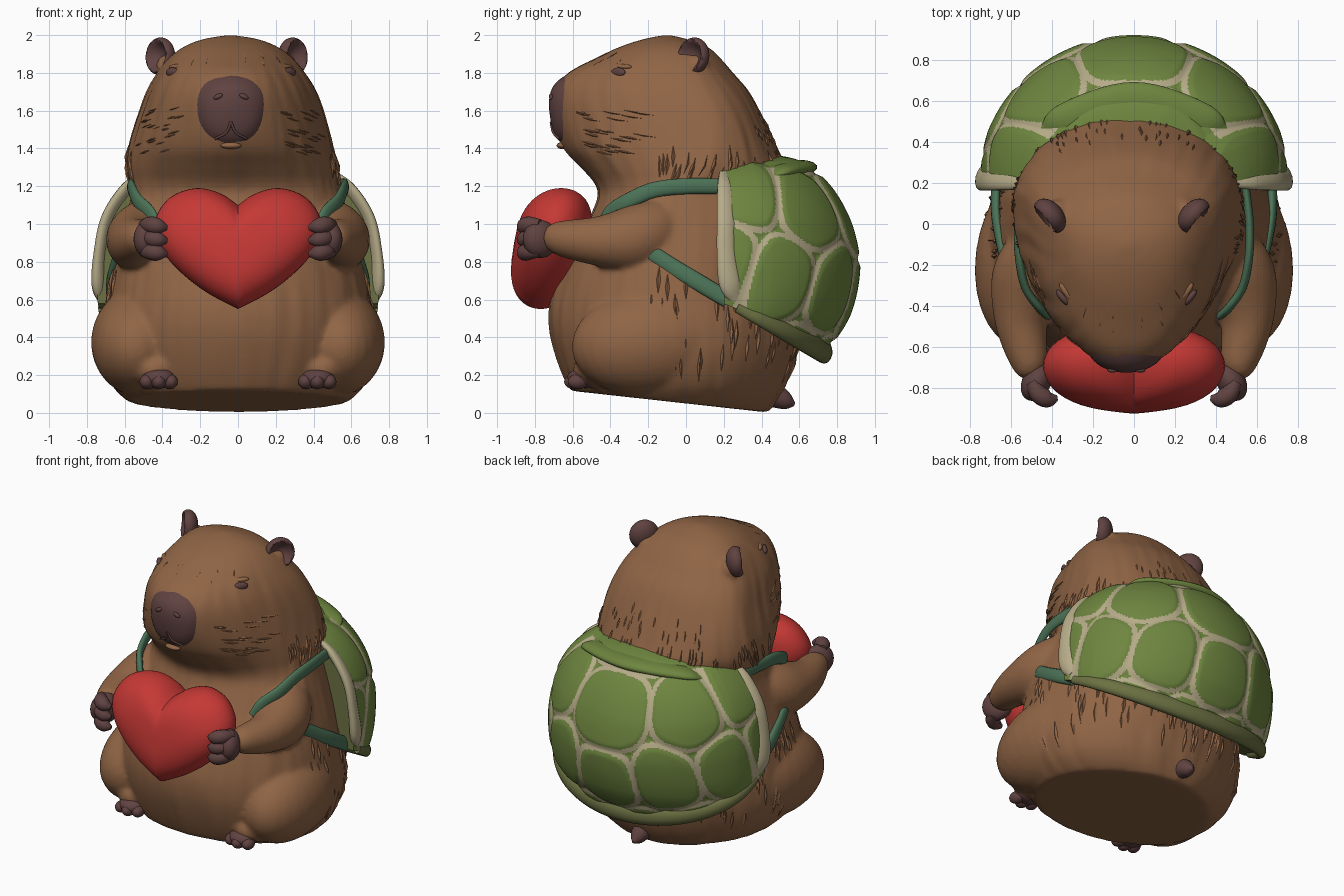
import bpy, bmesh, math, random
from mathutils import Vector, Euler, noise

random.seed(4)
if "Cube" in bpy.data.objects:
    bpy.data.objects.remove(bpy.data.objects["Cube"])


def material(name, *rgb):
    m = bpy.data.materials.new(name)
    m.use_nodes = True
    m.diffuse_color = (*rgb, 1)
    m.node_tree.nodes["Principled BSDF"].inputs["Base Color"].default_value = (*rgb, 1)
    return m


FUR = material("brown fur", .28, .13, .06)
SKIN = material("dark mauve skin", .115, .055, .052)
RED = material("heart red", .56, .04, .035)
GREEN = material("shell green", .155, .235, .05)
CREAM = material("shell cream", .47, .41, .25)
OLIVE = material("rim olive", .15, .165, .055)
STRAP = material("strap green", .072, .17, .095)


def make(name, verts, faces, *mats, cut=None):
    me = bpy.data.meshes.new(name)
    me.from_pydata([tuple(v) for v in verts], [], faces)
    bm = bmesh.new()
    bm.from_mesh(me)
    if cut:
        r = bmesh.ops.bisect_plane(bm, geom=bm.verts[:] + bm.edges[:] + bm.faces[:],
                                   plane_co=cut[0], plane_no=cut[1], clear_inner=True)
        edges = [e for e in r["geom_cut"] if isinstance(e, bmesh.types.BMEdge)]
        bmesh.ops.holes_fill(bm, edges=edges, sides=0)
    bmesh.ops.recalc_face_normals(bm, faces=bm.faces[:])
    bm.to_mesh(me)
    bm.free()
    for m in mats:
        me.materials.append(m)
    me.shade_smooth()
    me.set_sharp_from_angle(angle=math.radians(50))
    ob = bpy.data.objects.new(name, me)
    bpy.context.collection.objects.link(ob)
    return ob


def interp(rows, k):
    """Smooth interpolation of rows keyed by their first column."""
    n = len(rows)
    i = max([j for j in range(n - 1) if rows[j][0] <= k], default=0)
    a, b = rows[i], rows[i + 1]
    p, q = rows[max(i - 1, 0)], rows[min(i + 2, n - 1)]
    h = b[0] - a[0]
    u = min(max((k - a[0]) / h, 0), 1)
    out = []
    for c in range(1, len(a)):
        m0 = (b[c] - p[c]) / (b[0] - p[0]) * h
        m1 = (q[c] - a[c]) / (q[0] - a[0]) * h
        d = b[c] - a[c]
        out.append(a[c] + u * (m0 + u * (3 * d - 2 * m0 - m1 + u * (m0 + m1 - 2 * d))))
    return out


def grid(rows, cols, closed=True):
    return [(r * cols + c, r * cols + (c + 1) % cols, (r + 1) * cols + (c + 1) % cols, (r + 1) * cols + c)
            for r in range(rows - 1) for c in range(cols if closed else cols - 1)]


def tube(name, pts, mat, flat=1.0, side=1, sides=14):
    """Tube through (x, y, z, radius) points, flattened away from the body axis."""
    rows = [(i, side * p[0], *p[1:]) for i, p in enumerate(pts)]
    steps = 8 * (len(pts) - 1)
    path = [interp(rows, i / 8) for i in range(steps + 1)]
    verts = []
    for i, p in enumerate(path):
        co = Vector(p[:3])
        tan = (Vector(path[min(i + 1, steps)][:3]) - Vector(path[max(i - 1, 0)][:3])).normalized()
        out = Vector((co.x, co.y + .05, 0.01))
        wide = tan.cross(out).normalized()
        out = wide.cross(tan)
        for j in range(sides):
            a = math.tau * j / sides
            verts.append(co + p[3] * (wide * math.cos(a) + out * flat * math.sin(a)))
    n = len(verts)
    caps = [tuple(range(sides)), tuple(range(n - sides, n))]
    return make(name, verts, grid(steps + 1, sides) + caps, mat)


def ball(name, at, size, mat, rot=(0, 0, 0), dent=0):
    bm = bmesh.new()
    bmesh.ops.create_uvsphere(bm, u_segments=28, v_segments=18, radius=1)
    turn = Euler(rot).to_matrix()
    for v in bm.verts:
        if dent and v.co.y < 0:
            v.co.y += dent * max(0, 1 - (v.co.x ** 2 + v.co.z ** 2) * 1.4)
        v.co = turn @ Vector(a * b for a, b in zip(v.co, size)) + Vector(at)
    bm.verts.index_update()
    verts, faces = [v.co.copy() for v in bm.verts], [[v.index for v in f.verts] for f in bm.faces]
    bm.free()
    return make(name, verts, faces, mat)


# Body and head: height, front, back, half width
BODY = [(0, -.5, .43, .46), (.06, -.57, .48, .58), (.15, -.63, .53, .67), (.3, -.69, .58, .725),
        (.45, -.725, .61, .725), (.6, -.72, .61, .695), (.8, -.65, .59, .655), (1, -.53, .55, .605),
        (1.15, -.465, .54, .56), (1.22, -.485, .54, .555), (1.3, -.555, .53, .56), (1.4, -.645, .485, .545),
        (1.55, -.695, .415, .505), (1.7, -.695, .335, .45), (1.8, -.625, .25, .39), (1.88, -.475, .18, .325),
        (1.94, -.345, .11, .245), (1.98, -.22, 0, .14), (2, -.12, -.08, .02)]
MIDDLE = [(0, -.05, 0), (1.05, -.05, 0), (1.35, .1, -.035), (1.6, .1, -.035), (2, -.1, -.04)]


def surf(z, t, lift=0.0):
    front, back, w = interp(BODY, z)
    mid, cx = interp(MIDDLE, z)
    depth = back - mid if math.sin(t) > 0 else mid - front
    c, s = math.cos(t), math.sin(t)
    return Vector((cx + (w + lift) * c, mid + (depth + lift) * s, z))


R, C = 120, 160
verts = []
for r in range(R):
    z = 2 * math.sin(r / (R - 1) * math.pi / 2)
    for c in range(C):
        t = math.tau * c / C
        groove = noise.noise(Vector((math.cos(t) * 13, math.sin(t) * 13, z * 2.5)))
        verts.append(surf(z, t, .01 * groove * min(1, (2 - z) * 4)))
body = make("body", verts, grid(R, C) + [tuple(range(C)), tuple(range((R - 1) * C, R * C))],
            FUR, cut=((0, 0, .05), (0, .11, 1)))

# Limbs, blended with the body into one coat
coat = [body]
for s in (-1, 1):
    coat += [ball("thigh", (s * .51, -.17, .38), (.265, .44, .29), FUR, (.12, 0, s * .12)),
             ball("ankle", (s * .44, -.44, .23), (.13, .16, .1), FUR),
             ball("ear_base", (-.06 + s * .315, .06, 1.83), (.06, .06, .07), FUR),
             tube("arm", [(.42, -.04, .98, .1), (.47, -.15, .97, .165), (.525, -.29, .92, .175),
                          (.55, -.48, .91, .13), (.51, -.68, .925, .09), (.49, -.74, .925, .05)],
                  FUR, side=s, sides=24)]
bpy.ops.object.select_all(action='DESELECT')
for ob in coat:
    ob.select_set(True)
bpy.context.view_layer.objects.active = body
bpy.ops.object.join()
body.name = "body_head_and_limbs"
remesh = body.modifiers.new("blend", 'REMESH')
remesh.mode, remesh.voxel_size, remesh.use_smooth_shade = 'VOXEL', .016, True
soften = body.modifiers.new("soften", 'SMOOTH')
soften.factor, soften.iterations = .5, 8

# Muzzle pad following the face, narrower towards the chin
verts = []
for r in range(13):
    for c in range(40):
        a, k = math.tau * c / 40, r / 12
        square = 1 + .05 * math.sin(2 * a) ** 2
        x, z = .188 * k * square * math.cos(a), 1.605 + .19 * k * square * math.sin(a)
        x *= 1 + .6 * (z - 1.6)
        front, back, w = interp(BODY, z)
        mid = interp(MIDDLE, z)[0]
        y = mid - (mid - front) * math.sqrt(1 - (x / w) ** 2)
        verts.append((x - .037, y + .012 - .034 * (1 - k ** 6), z))
make("muzzle", verts, grid(13, 40), SKIN)
ball("lower_lip", (-.037, -.655, 1.415), (.055, .03, .018), FUR)
for s in (-1, 1):
    ball("nostril", (-.037 + s * .068, -.714, 1.675), (.026, .012, .013), SKIN, (0, s * .4, 0))
    tube("mouth", [(-.037, -.715, 1.54, .007), (-.037 + s * .025, -.702, 1.485, .007),
                   (-.037 + s * .085, -.672, 1.45, .006)], SKIN)

# Eyes and ears
for s in (-1, 1):
    t = math.radians(-36 if s > 0 else -144)
    turn = s * math.radians(50)
    ball("eye", surf(1.803, t, -.004), (.048, .018, .025), SKIN, (0, 0, turn))
    ball("eyelid", surf(1.832, t, -.012), (.058, .02, .014), FUR, (0, 0, turn))
    ball("ear", (-.06 + s * .352, .04, 1.888), (.095, .065, .1), SKIN, (-.1, s * .15, s * .85), 1.35)

# Feet, hands and tail
for s in (-1, 1):
    ball("foot", (s * .42, -.53, .185), (.095, .1, .055), SKIN)
    for d in (-.06, 0, .06):
        ball("toe", (s * .42 + d, -.59 + abs(d) * .3, .165), (.04, .055, .04), SKIN, (0, 0, d * 4))
    ball("palm", (s * .475, -.77, .92), (.07, .1, .1), SKIN, (0, 0, s * .5))
    for z in (.995, .925, .855):
        tube("finger", [(.5, -.77, z, .03), (.465, -.83, z, .045), (.42, -.855, z - .008, .042),
                        (.375, -.85, z - .015, .014)], SKIN, side=s)
tube("tail", [(0, .36, .12, .08), (0, .47, .09, .065), (0, .535, .06, .045), (0, .575, .045, .01)], SKIN)

# Puffed heart: half outline, turned into shrinking layers
HALF = [(0, 0, 1.1), (1, .09, 1.16), (2, .22, 1.19), (3, .36, 1.14), (4, .44, 1.02),
        (5, .42, .89), (6, .32, .76), (7, .17, .64), (8, 0, .55)]
half = [interp(HALF, i / 4) for i in range(33)]
outline = half + [(-x, z) for x, z in half[-2:0:-1]]
N, L = len(outline), 25
verts = []
for r in range(L):
    a = math.pi * (r / (L - 1) - .5)
    k = max(math.cos(a), .005) ** .7
    for x, z in outline:
        zz = .9 + (z - .9) * k
        verts.append((x * k, -.71 - .2 * math.sin(a) - .17 * (.9 - zz), zz))
make("heart", verts, grid(L, N) + [tuple(range(N)), tuple(range((L - 1) * N, L * N))], RED)

# Shell: height, back, half width
SHELL = [(.28, .68, .58), (.42, .79, .68), (.55, .86, .73), (.75, .9, .74), (.9, .885, .725),
         (1.05, .835, .69), (1.2, .74, .59), (1.3, .62, .45), (1.34, .5, .3), (1.35, .3, .05)]


def shell(t, z):
    back, w = interp(SHELL, z)
    return Vector((w * math.cos(t), .2 + (back - .2) * math.sin(t), z))


HALF_SCUTES = [(90, 1.04), (43, 1.06), (12, 1.13), (26, .75), (57, .64), (90, .58), (0, .85),
               (90, 1.345), (45, 1.36), (73, .2), (40, .27)]
scutes = [shell(math.radians(b), z) for a, z in HALF_SCUTES for b in {a, 180 - a}]


def seam(p):
    """Rounded distance to the edge of a scute; below zero between scutes."""
    d = sorted((p - q).length for q in scutes)
    return -math.log(math.exp(16 * (d[0] - d[1])) + math.exp(16 * (d[0] - d[2]))) / 16


R, C = 140, 260
verts = []
for r in range(R):
    for c in range(C):
        t = math.pi * c / (C - 1)
        low = .58 - .27 * math.sin(t)
        p = shell(t, low + (1.35 - low) * math.sin(r / (R - 1) * math.pi / 2))
        dome = min(1, max(0, seam(p) + .05) / .12) * min(1, .3 + 2 * math.sin(t))
        verts.append(p + (p - Vector((0, .2, .8))).normalized() * .022 * dome)
front = [r * C for r in range(R)] + [r * C + C - 1 for r in reversed(range(R))]
ob = make("shell", verts, grid(R, C, False) + [tuple(range(C)), tuple(front)], GREEN, CREAM, OLIVE)
for f in ob.data.polygons:
    if len(f.vertices) > 4:
        f.material_index = 2
    elif -.016 < seam(f.center) < .034 and f.center.z < 1.3:
        f.material_index = 1

# Shell rims and collar
for s in (-1, 1):
    tube("shell_side_rim", [(.48, .21, 1.265, .04), (.59, .215, 1.18, .055), (.69, .215, 1.03, .055),
                            (.73, .215, .85, .055), (.735, .235, .69, .065), (.715, .27, .605, .045)],
         CREAM, .55, s)
rim = []
for i in range(13):
    a = math.pi * i / 12
    k = math.sin(a)
    rim.append((.72 * math.cos(a), .27 + .46 * k, .56 - .235 * k, .03 + .035 * k))
tube("shell_lower_rim", rim, OLIVE, .7)
tube("shell_collar", [(-.44, .45, 1.25, .012), (-.33, .51, 1.28, .035), (0, .6, 1.3, .04),
                      (.33, .51, 1.28, .035), (.44, .45, 1.25, .012)], GREEN, 2.4)

# Straps
for s in (-1, 1):
    tube("upper_strap", [(.54, .22, 1.2, .04), (.565, 0, 1.2, .042), (.56, -.17, 1.18, .042),
                         (.53, -.31, 1.12, .042), (.47, -.4, 1.06, .042), (.43, -.44, .98, .04)],
         STRAP, .5, s)
    tube("lower_strap", [(.61, -.26, .9, .045), (.65, -.1, .79, .045), (.675, .05, .7, .045),
                         (.675, .22, .6, .045)], STRAP, .5, s)


# Fur strokes: thin spindles lying on the coat
def strokes(name, count, zs, ts, length, radius, sweep=0):
    verts, faces = [], []
    for i in range(count):
        z, t = random.uniform(*zs), math.radians(random.uniform(*ts))
        if i % 2:
            t = math.pi - t
        turn = sweep * (1 if math.cos(t) > 0 else -1)
        drop = length * (.25 if sweep else 1)
        p = [surf(z - drop * u, t + turn * u, .002) for u in (0, .5, 1)]
        side = (p[2] - p[0]).cross(Vector((p[1].x, p[1].y, 0))).normalized() * radius
        out = Vector((p[1].x, p[1].y, 0)).normalized() * radius
        b = len(verts)
        verts += [p[0], p[1] + side, p[1] + out, p[1] - side, p[1] - out, p[2]]
        for j in range(4):
            k = (j + 1) % 4
            faces += [(b, b + 1 + j, b + 1 + k), (b + 5, b + 1 + k, b + 1 + j)]
    make(name, verts, faces, FUR)


strokes("whiskers", 44, (1.38, 1.62), (-62, -28), .08, .006, .17)
strokes("flank_tufts", 160, (.3, .8), (-15, 90), .15, .012)
strokes("neck_tufts", 80, (1.3, 1.42), (-20, 90), .12, .01)
strokes("back_of_head_tufts", 20, (1.45, 1.6), (50, 90), .07, .007)
strokes("brow_tufts", 10, (1.85, 1.92), (-85, -40), .04, .006)
